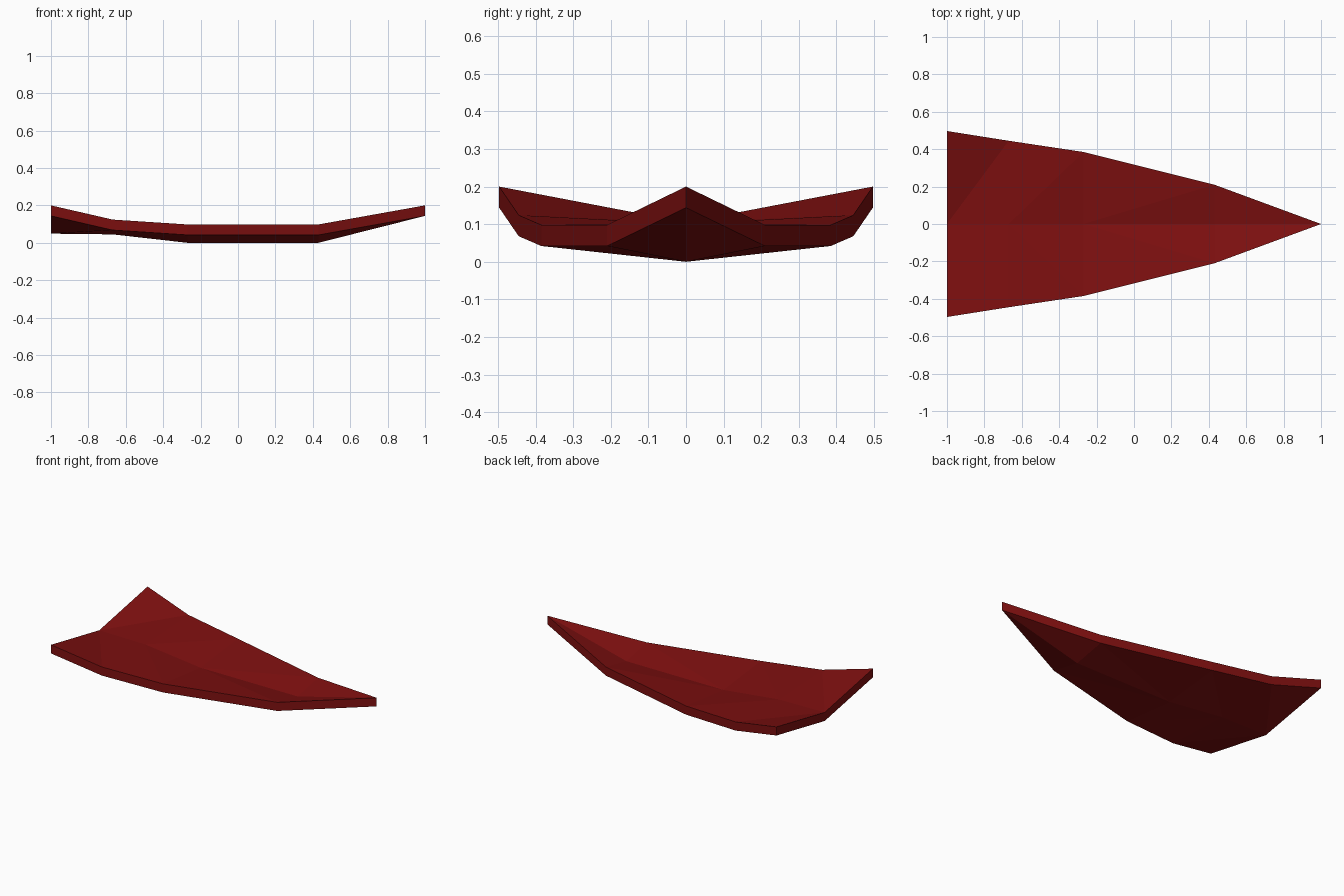
import bpy
import bmesh
from mathutils import Vector

cube = bpy.data.objects.get("Cube")
if cube:
    bpy.data.objects.remove(cube, do_unlink=True)

THICKNESS = 0.056
TIP = (1.0, 0.0, 0.2)
# Cross-sections from the wide end: x, half width, rim height, keel height
SECTIONS = [
    (-1.0, 0.497, 0.2, 0.105),
    (-0.67, 0.445, 0.124, 0.101),
    (-0.27, 0.385, 0.098, 0.056),
    (0.43, 0.21, 0.098, 0.056),
]

# Colour
red = bpy.data.materials.new("dark_red")
red.use_nodes = True
colour = (0.21, 0.005, 0.005, 1.0)
red.diffuse_color = colour
red.node_tree.nodes["Principled BSDF"].inputs["Base Color"].default_value = colour

# Upper surface: two folded halves sharing the keel line
bm = bmesh.new()
keel = [bm.verts.new((x, 0, k)) for x, w, r, k in SECTIONS]
tip = bm.verts.new(TIP)
for side in (1, -1):
    rim = [bm.verts.new((x, side * w, r)) for x, w, r, k in SECTIONS]
    for i in range(len(SECTIONS) - 1):
        bm.faces.new((keel[i], rim[i + 1], rim[i]))
        bm.faces.new((keel[i], keel[i + 1], rim[i + 1]))
    bm.faces.new((keel[-1], tip, rim[-1]))
bmesh.ops.recalc_face_normals(bm, faces=bm.faces[:])

# Underside and rim walls, dropped straight down
result = bmesh.ops.extrude_face_region(bm, geom=bm.faces[:], use_keep_orig=True)
lower = [g for g in result["geom"] if isinstance(g, bmesh.types.BMVert)]
bmesh.ops.translate(bm, verts=lower, vec=Vector((0, 0, -THICKNESS)))
bmesh.ops.recalc_face_normals(bm, faces=bm.faces[:])

mesh = bpy.data.meshes.new("curved_blade")
bm.to_mesh(mesh)
bm.free()
mesh.materials.append(red)
blade = bpy.data.objects.new("curved_blade", mesh)
bpy.context.collection.objects.link(blade)
